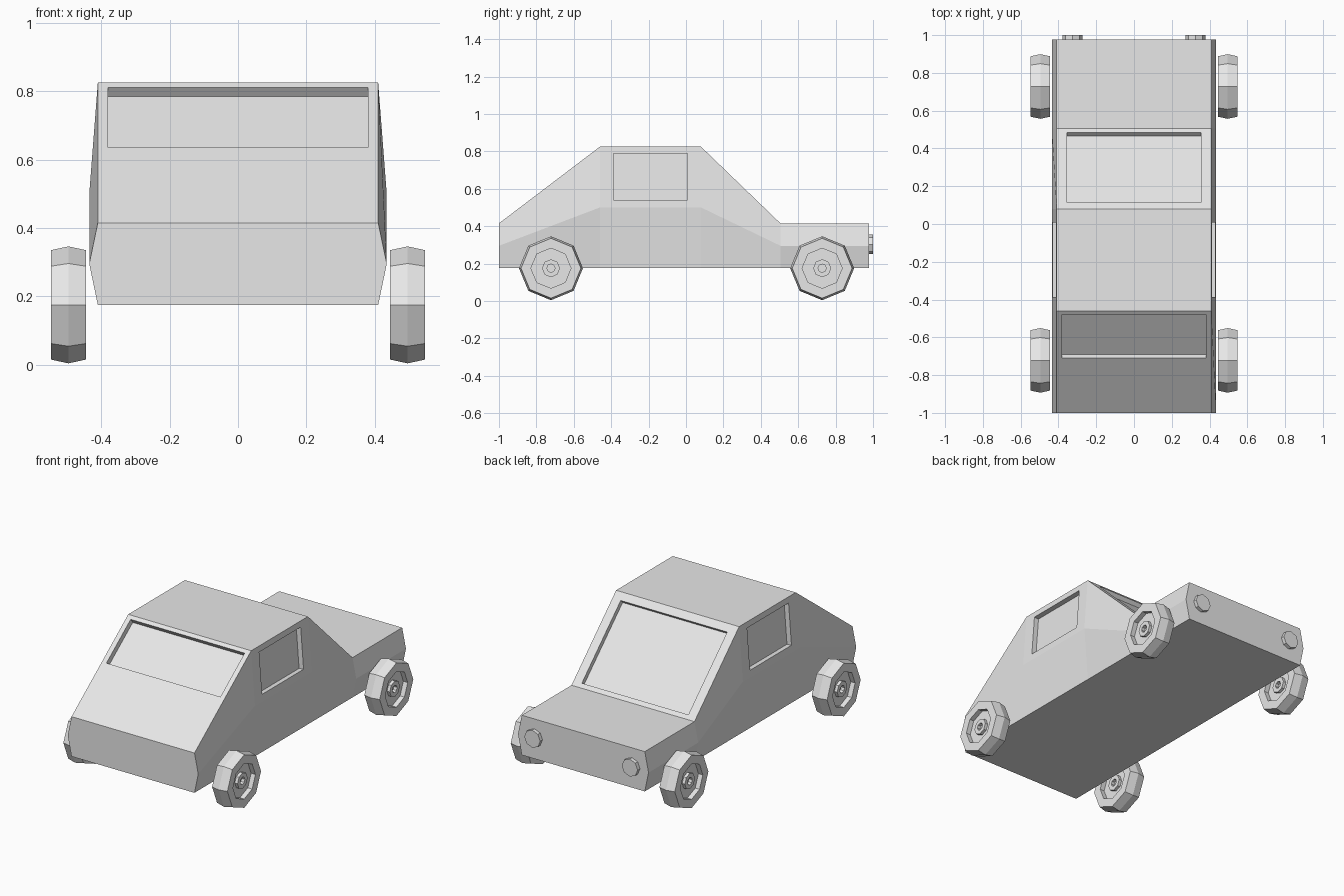
import bpy, bmesh, math
from mathutils import Matrix, Vector

if "Cube" in bpy.data.objects:
    bpy.data.objects.remove(bpy.data.objects["Cube"], do_unlink=True)

GREY = (0.8, 0.8, 0.8, 1.0)
grey = bpy.data.materials.new("light grey")
grey.diffuse_color = GREY
grey.use_nodes = True
grey.node_tree.nodes["Principled BSDF"].inputs["Base Color"].default_value = GREY


def make_object(name, bm):
    bmesh.ops.recalc_face_normals(bm, faces=bm.faces)
    mesh = bpy.data.meshes.new(name)
    bm.to_mesh(mesh)
    bm.free()
    mesh.materials.append(grey)
    obj = bpy.data.objects.new(name, mesh)
    bpy.context.collection.objects.link(obj)
    return obj


# Body: cross-sections lofted along y, widest at half height
FLOOR, EDGE, WAIST = 0.175, 0.41, 0.435
stations = [(-1.0, 0.415), (-0.46, 0.825), (0.08, 0.825), (0.505, 0.415), (0.978, 0.415)]
bm = bmesh.new()
rings = []
for y, top in stations:
    mid = (top + FLOOR) / 2
    section = [(EDGE, FLOOR), (WAIST, mid), (EDGE, top),
               (-EDGE, top), (-WAIST, mid), (-EDGE, FLOOR)]
    rings.append([bm.verts.new((x, y, z)) for x, z in section])
for a, b in zip(rings, rings[1:]):
    for i in range(6):
        j = (i + 1) % 6
        bm.faces.new((a[i], a[j], b[j], b[i]))
bm.faces.new(rings[0])
bm.faces.new(rings[-1])
body = make_object("body", bm)


# Windows: shallow rectangular recesses square to each panel
def cut_window(name, centre, rotation, size, depth):
    bm = bmesh.new()
    place = (Matrix.Translation(centre) @ rotation
             @ Matrix.Diagonal((size[0], size[1], 2 * depth, 1)))
    bmesh.ops.create_cube(bm, size=1, matrix=place)
    cutter = make_object(name, bm)
    cutter.hide_render = True
    mod = body.modifiers.new(name, "BOOLEAN")
    mod.operation = "DIFFERENCE"
    mod.solver = "EXACT"
    mod.object = cutter
    bpy.context.view_layer.objects.active = body
    bpy.ops.object.modifier_apply(modifier=mod.name)
    bpy.data.objects.remove(cutter, do_unlink=True)


sloped = math.atan2(0.41, 0.54)
cut_window("sloped_window_cutter", (0, -0.595, 0.7225),
           Matrix.Rotation(sloped, 4, "X"), (0.76, 0.29), 0.033)
steep = math.atan2(0.41, 0.425)
cut_window("windshield_cutter", (0, 0.30, 0.613),
           Matrix.Rotation(-steep, 4, "X"), (0.71, 0.514), 0.027)
for side in (1, -1):
    lean = side * (math.pi / 2 - math.atan2(0.025, 0.325))
    cut_window("side_window_cutter", (side * 0.4223, -0.19, 0.665),
               Matrix.Rotation(lean, 4, "Y"), (0.25, 0.395), 0.03)


# Eight-sided turned solid from (offset along axis, radius) pairs
def turned(name, profile, centre, axis, closed_ends=True):
    bm = bmesh.new()
    axis = Vector(axis)
    up = Vector((0, 0, 1))
    across = up.cross(axis)
    rings = []
    for offset, radius in profile:
        ring = []
        for k in range(8):
            a = math.tau * k / 8
            ring.append(bm.verts.new(Vector(centre) + axis * offset
                                     + radius * (up * math.cos(a) + across * math.sin(a))))
        rings.append(ring)
    for a, b in zip(rings, rings[1:]):
        for k in range(8):
            j = (k + 1) % 8
            bm.faces.new((a[k], a[j], b[j], b[k]))
    bm.faces.new(rings[0])
    bm.faces.new(rings[-1])
    return make_object(name, bm)


# Wheels: ridged tread, recessed rim on both faces, raised hub in the rim
half_wheel = [(0.018, 0.022), (0.04, 0.022), (0.04, 0.048), (0.022, 0.048),
              (0.022, 0.107), (0.051, 0.107), (0.051, 0.16)]
wheel_profile = (half_wheel + [(0, 0.171)]
                 + [(-o, r) for o, r in reversed(half_wheel)])
for side, side_name in ((1, "left"), (-1, "right")):
    for y, end in ((-0.722, "front"), (0.728, "back")):
        turned(f"wheel_{end}_{side_name}", wheel_profile,
               (side * 0.496, y, 0.175), (side, 0, 0))

# Headlights: short eight-sided discs
for side, side_name in ((1, "left"), (-1, "right")):
    turned(f"headlight_{side_name}", [(-0.01, 0.053), (0.022, 0.053)],
           (side * 0.325, 0.978, 0.303), (0, 1, 0))
